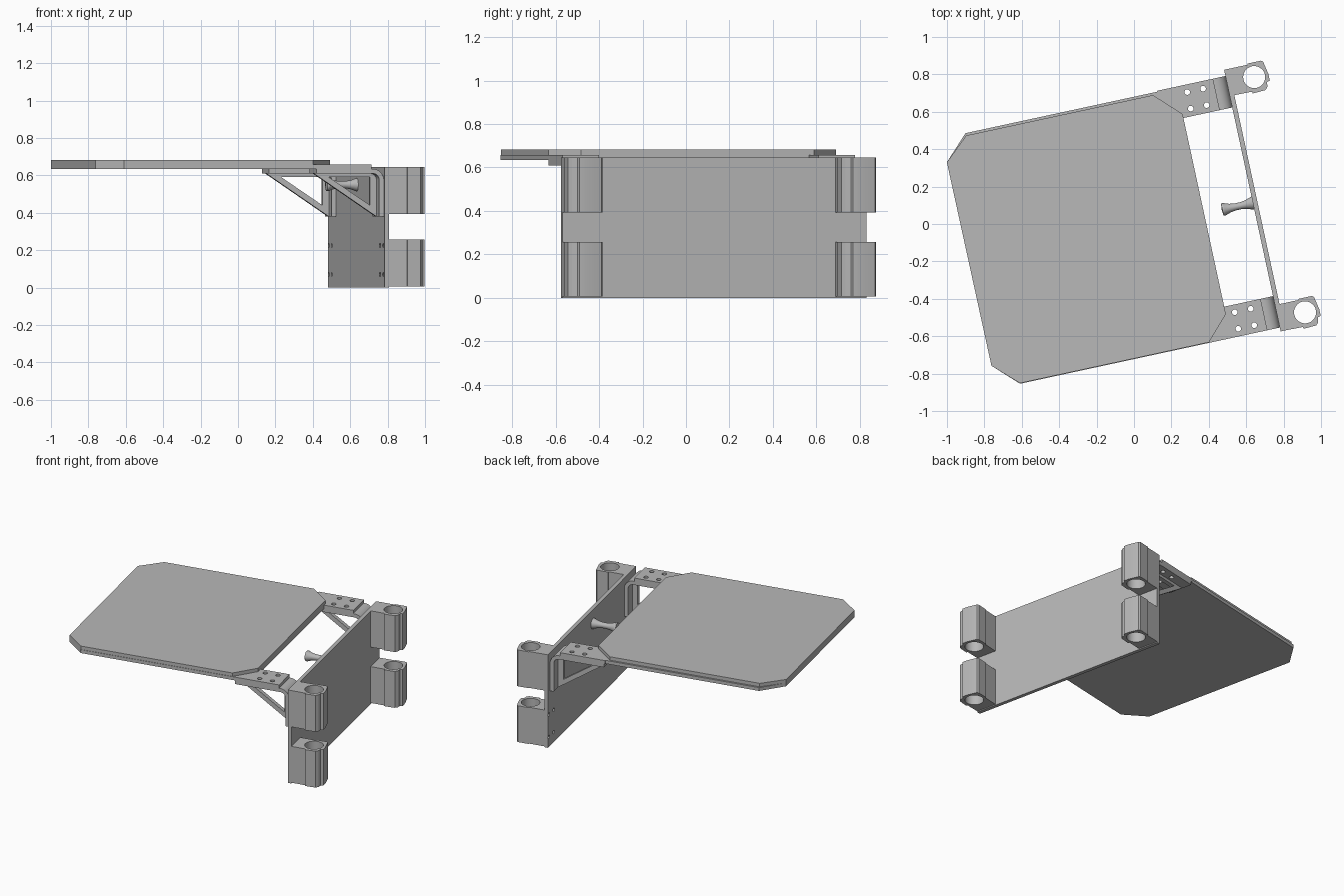
import bpy, bmesh
from math import sin, cos, pi, radians
from mathutils import Matrix, Vector

cube = bpy.data.objects.get("Cube")
if cube:
    bpy.data.objects.remove(cube, do_unlink=True)

TURN = Matrix.Rotation(radians(12.2), 4, 'Z')   # whole assembly is turned about z
U, V, Z = Vector((1, 0, 0)), Vector((0, 1, 0)), Vector((0, 0, 1))

grey = bpy.data.materials.new("plain grey")
grey.use_nodes = True
COLOUR = (0.48, 0.48, 0.48, 1)
grey.diffuse_color = COLOUR
grey.node_tree.nodes["Principled BSDF"].inputs["Base Color"].default_value = COLOUR


def finish(name, bm):
    bmesh.ops.remove_doubles(bm, verts=bm.verts, dist=1e-5)
    bmesh.ops.recalc_face_normals(bm, faces=bm.faces)
    mesh = bpy.data.meshes.new(name)
    bm.transform(TURN)
    bm.to_mesh(mesh)
    bm.free()
    mesh.materials.append(grey)
    ob = bpy.data.objects.new(name, mesh)
    bpy.context.collection.objects.link(ob)
    bpy.ops.object.select_all(action='DESELECT')
    ob.select_set(True)
    bpy.context.view_layer.objects.active = ob
    bpy.ops.object.shade_smooth_by_angle(angle=radians(30))
    return ob


def prism(name, loops, lo, hi, x_axis=U, y_axis=V, normal=Z):
    """Extrude an outline (first loop) with holes (other loops) from lo to hi."""
    curve = bpy.data.curves.new(name + "_outline", 'CURVE')
    curve.dimensions = '2D'
    curve.fill_mode = 'BOTH'
    curve.extrude = (hi - lo) / 2
    for pts in loops:
        s = curve.splines.new('POLY')
        s.points.add(len(pts) - 1)
        for p, (x, y) in zip(s.points, pts):
            p.co = (x, y, 0, 1)
        s.use_cyclic_u = True
    tmp = bpy.data.objects.new(name + "_outline", curve)
    bpy.context.collection.objects.link(tmp)
    dg = bpy.context.evaluated_depsgraph_get()
    mesh = bpy.data.meshes.new_from_object(tmp.evaluated_get(dg))
    bm = bmesh.new()
    bm.from_mesh(mesh)
    bpy.data.objects.remove(tmp, do_unlink=True)
    bpy.data.curves.remove(curve)
    bpy.data.meshes.remove(mesh)
    mid = (lo + hi) / 2
    for v in bm.verts:
        x, y, z = v.co
        v.co = x_axis * x + y_axis * y + normal * (z + mid)
    return finish(name, bm)


def arc(cx, cy, r, a0, a1, n):
    return [(cx + r * cos(a0 + (a1 - a0) * i / n),
             cy + r * sin(a0 + (a1 - a0) * i / n)) for i in range(n + 1)]


def circle(cx, cy, r, n=32):
    return arc(cx, cy, r, 0, 2 * pi, n)[:-1]


BRACKETS = {"front": -0.62, "back": 0.584}
HALF = 0.086

# Screw holes shared by the tray tabs and the bracket flanges
def flange_holes(v):
    return [circle(u, v + d, 0.015, 20) for u in (0.427, 0.514) for d in (-0.045, 0.045)]

# Tray: upper sheet with cut corners, lower sheet with two mounting tabs
prism("tray_top", [[(-0.908, 0.534), (-0.777, 0.652), (0.245, 0.652), (0.378, 0.52),
                    (0.378, -0.575), (0.258, -0.703), (-0.776, -0.703), (-0.905, -0.58)]],
      0.658, 0.682)
f, b = BRACKETS["front"], BRACKETS["back"]
prism("tray_base", [[(-0.908, 0.534), (-0.778, 0.665), (0.27, 0.665), (0.27, b + HALF),
                     (0.577, b + HALF), (0.577, b - HALF), (0.378, b - HALF),
                     (0.378, f + HALF), (0.577, f + HALF), (0.577, f - HALF),
                     (-0.776, f - HALF), (-0.905, -0.58)]]
      + flange_holes(f) + flange_holes(b), 0.635, 0.658)

# Brackets: drilled flange, bent leg and a central triangular gusset frame
for side, v in BRACKETS.items():
    prism(side + "_bracket_flange",
          [[(0.277, v - HALF), (0.585, v - HALF), (0.585, v + HALF), (0.277, v + HALF)]]
          + flange_holes(v), 0.61, 0.635)
    leg = (arc(0.585, 0.575, 0.06, pi / 2, 0, 10) + [(0.645, 0.38), (0.62, 0.38)]
           + arc(0.585, 0.575, 0.035, 0, pi / 2, 10))
    prism(side + "_bracket_leg", [leg], -v - HALF, -v + HALF, U, Z, -V)
    outer = [(0.278, 0.61)] + arc(0.585, 0.575, 0.035, pi / 2, 0, 8) + [(0.62, 0.38)]
    inner = [(0.36, 0.59), (0.585, 0.59), (0.585, 0.44)]
    prism(side + "_bracket_gusset", [outer, inner], -v - 0.015, -v + 0.015, U, Z, -V)

# Upright panel with screw holes along the lower corners
prism("upright_panel",
      [[(-0.727, 0), (0.704, 0), (0.704, 0.645), (-0.727, 0.645)]]
      + [circle(v, z, 0.012, 16) for v in (-0.69, -0.61, 0.612, 0.69) for z in (0.07, 0.225)],
      0.645, 0.67, V, Z, U)

# Four tube clamps behind the panel
CLAMP = [(0.67, -0.727), (0.767, -0.729), (0.767, -0.739), (0.838, -0.736),
         (0.852, -0.721), (0.856, -0.696), (0.872, -0.69), (0.872, -0.655),
         (0.858, -0.584), (0.848, -0.577), (0.774, -0.577), (0.774, -0.583), (0.67, -0.583)]
for side, shift in (("front", 0), ("back", 1.287)):
    for level, z in (("lower", 0.006), ("upper", 0.393)):
        prism(f"{side}_{level}_clamp",
              [[(u, v + shift) for u, v in CLAMP], circle(0.794, -0.655 + shift, 0.059)],
              z, z + 0.252)

# Waisted knob turned around its axis
bm = bmesh.new()
profile = [(0.648, 0), (0.648, 0.036), (0.635, 0.033), (0.61, 0.024), (0.58, 0.019),
           (0.55, 0.019), (0.52, 0.023), (0.497, 0.031), (0.487, 0.035),
           (0.478, 0.033), (0.474, 0)]
centre = Vector((0, -0.025, 0.55))
verts = [bm.verts.new(centre + Vector((u, 0, r))) for u, r in profile]
edges = [bm.edges.new(p) for p in zip(verts, verts[1:])]
bmesh.ops.spin(bm, geom=verts + edges, cent=centre, axis=U, angle=2 * pi, steps=28)
finish("knob", bm)
